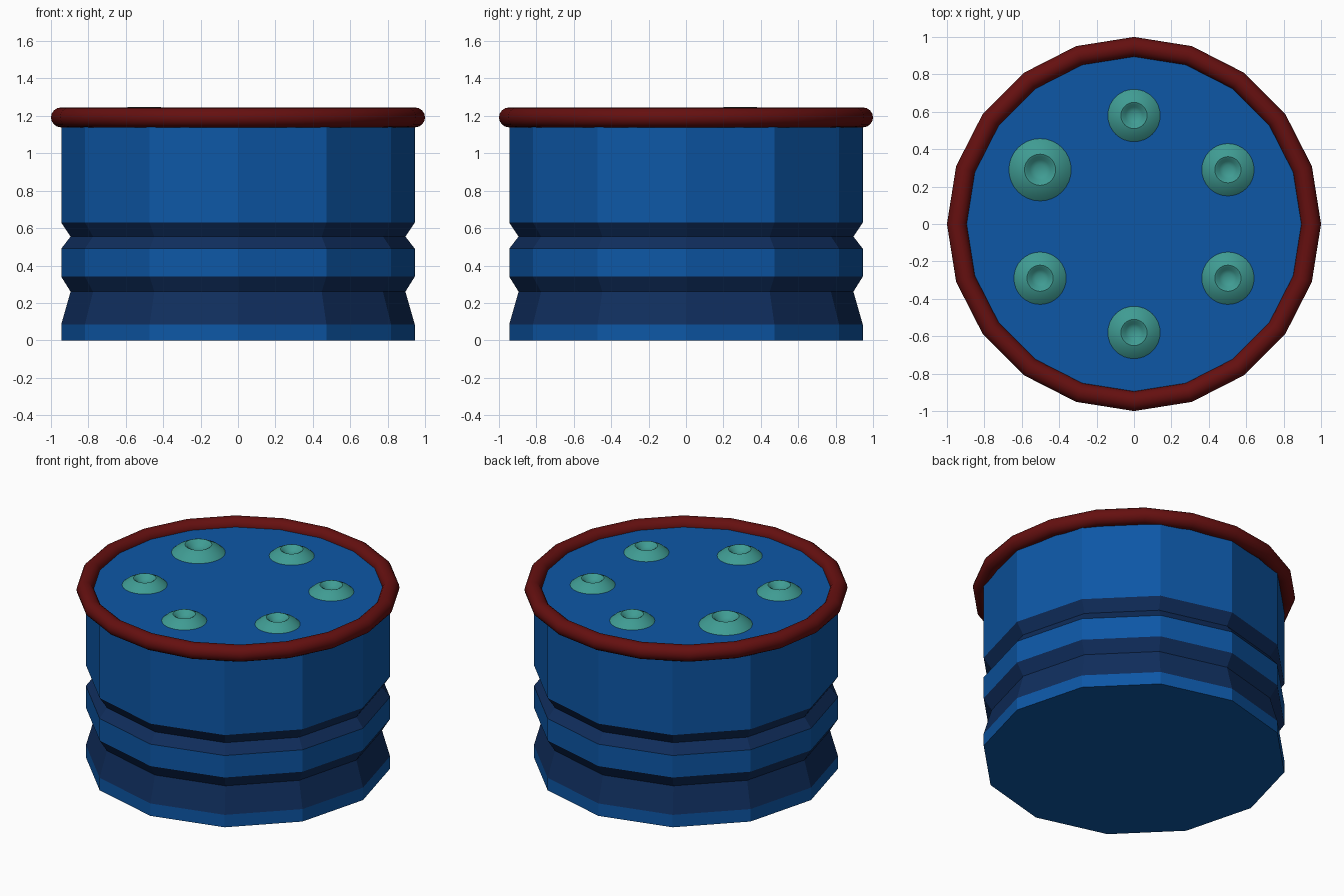
import bpy, bmesh
from math import cos, sin, pi, radians

if "Cube" in bpy.data.objects:
    bpy.data.objects.remove(bpy.data.objects["Cube"])


def material(name, rgb):
    m = bpy.data.materials.new(name)
    m.use_nodes = True
    m.diffuse_color = (*rgb, 1)
    bsdf = m.node_tree.nodes["Principled BSDF"]
    bsdf.inputs["Base Color"].default_value = (*rgb, 1)
    return m


blue = material("blue", (0.004, 0.095, 0.38))
navy = material("navy", (0.005, 0.027, 0.11))
red = material("dark red", (0.13, 0.005, 0.005))
teal = material("teal", (0.05, 0.33, 0.29))


def lathe(name, profile, sides, mats, closed=False, caps=False):
    """Turn a (radius, height) profile around z."""
    bm = bmesh.new()
    rings = []
    for r, z in profile:
        if r == 0:
            rings.append([bm.verts.new((0, 0, z))] * sides)
        else:
            rings.append([bm.verts.new((r * cos(2 * pi * i / sides),
                                        r * sin(2 * pi * i / sides), z))
                          for i in range(sides)])
    pairs = list(zip(rings, rings[1:]))
    if closed:
        pairs.append((rings[-1], rings[0]))
    for a, b in pairs:
        for i in range(sides):
            j = (i + 1) % sides
            bm.faces.new(list(dict.fromkeys((a[i], a[j], b[j], b[i]))))
    if caps:
        bm.faces.new(rings[0][::-1])
        bm.faces.new(rings[-1])
    bmesh.ops.recalc_face_normals(bm, faces=bm.faces)
    mesh = bpy.data.meshes.new(name)
    bm.to_mesh(mesh)
    bm.free()
    for m in mats:
        mesh.materials.append(m)
    obj = bpy.data.objects.new(name, mesh)
    bpy.context.collection.objects.link(obj)
    return obj


def smooth(obj, angle):
    bpy.ops.object.select_all(action="DESELECT")
    obj.select_set(True)
    bpy.context.view_layer.objects.active = obj
    bpy.ops.object.shade_smooth_by_angle(angle=radians(angle))


# Twelve-sided drum with two pinched grooves
R, PINCH, TOP = 0.945, 0.895, 1.195
drum = lathe("drum_body", [(R, 0), (R, 0.085), (PINCH, 0.26), (R, 0.34), (R, 0.49),
                           (PINCH, 0.555), (R, 0.63), (R, TOP)], 12, [blue, navy], caps=True)
# Sloping groove faces are navy
for p in drum.data.polygons:
    p.material_index = int(0.05 < abs(p.normal.z) < 0.9)

# Rounded rim around the lid
TUBE = 0.053
rim = lathe("rim", [(1 - TUBE + TUBE * cos(2 * pi * k / 16), 1.192 + TUBE * sin(2 * pi * k / 16))
                    for k in range(16)], 20, [red], closed=True)
smooth(rim, 35)

# Ring of hollow studs on the lid, one larger than the rest
stud_profile = [(0.14, -0.005), (0.14, 0), (0.115, 0.022), (0.078, 0.042), (0.07, 0.045),
                (0.06, 0.04), (0.045, 0.022), (0.025, 0.013), (0, 0.01)]
for k in range(6):
    a = radians(30 + 60 * k)
    stud = lathe(f"stud_{k + 1}", stud_profile, 32, [teal])
    stud.location = (0.58 * cos(a), 0.58 * sin(a), TOP)
    stud.scale = (1.19,) * 3 if k == 2 else (1,) * 3
    smooth(stud, 40)
